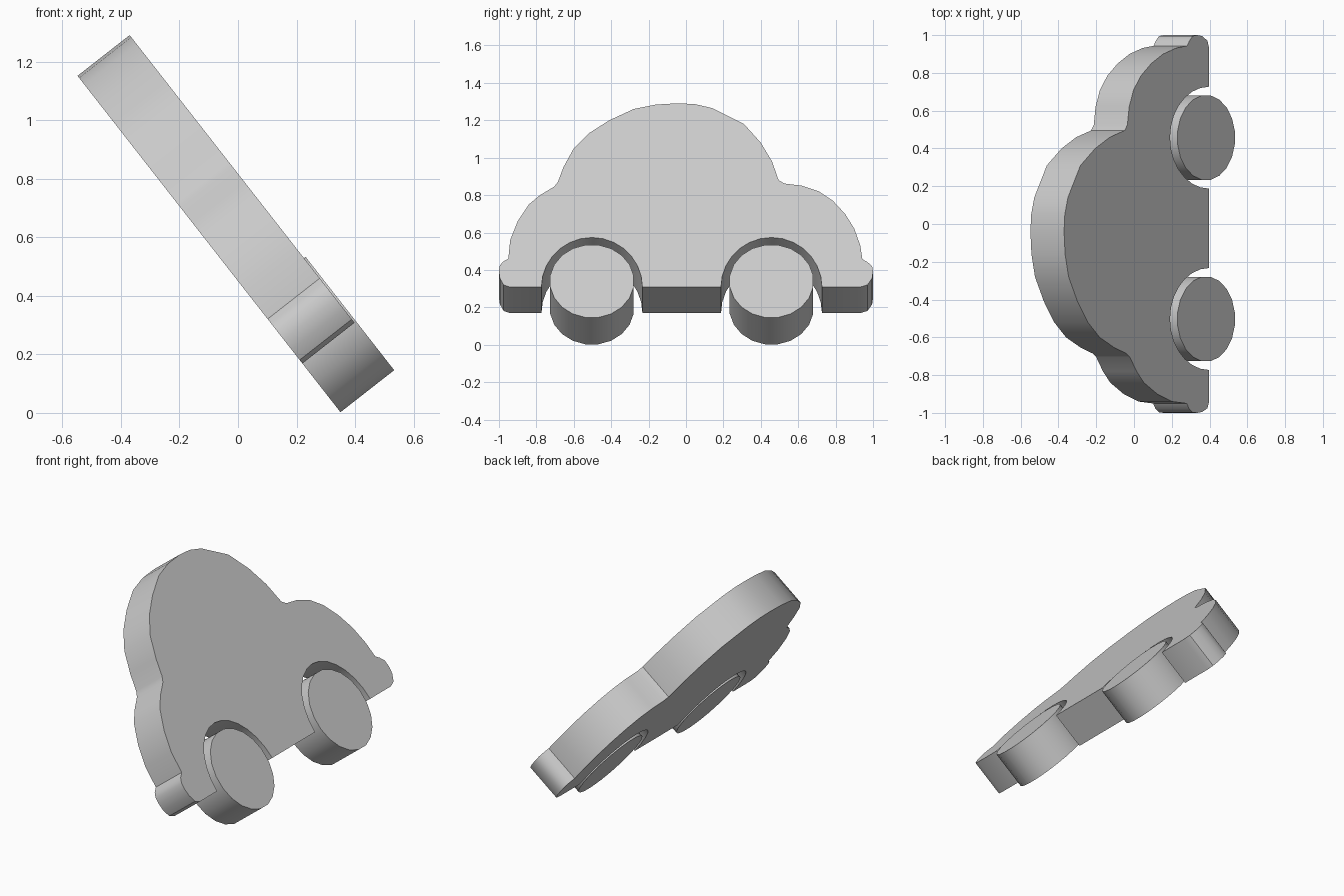
import bpy, bmesh
from math import sin, cos, pi, radians
from mathutils import Matrix, Vector

if "Cube" in bpy.data.objects:
    bpy.data.objects.remove(bpy.data.objects["Cube"])

# Leaning frame: local X = along the car, Y = up the slab, Z = slab thickness
up = Vector((-0.616, 0, 0.788)).normalized()
normal = Vector((up.z, 0, -up.x))
along = Vector((0, 1, 0))
lean = Matrix((along, up, normal)).transposed().to_4x4()
lean.translation = Vector((0.352, 0, 0))

BODY_DEPTH, WHEEL_DEPTH = 0.226, 0.233
WHEELS = (-0.503, 0.457)


def ellipse(cx, cy, rx, ry, start, end, n):
    """Points along an elliptical arc, both ends included."""
    return [(cx + rx * cos(start + (end - start) * i / n),
             cy + ry * sin(start + (end - start) * i / n)) for i in range(n + 1)]


def slab(name, outline, depth):
    """Extrude an outline into a leaning plate with sharp rims."""
    bm = bmesh.new()
    face = bm.faces.new([bm.verts.new((x, y, 0)) for x, y in outline])
    out = bmesh.ops.extrude_face_region(bm, geom=[face])
    verts = [g for g in out["geom"] if isinstance(g, bmesh.types.BMVert)]
    bmesh.ops.translate(bm, verts=verts, vec=(0, 0, depth))
    bmesh.ops.recalc_face_normals(bm, faces=bm.faces)
    mesh = bpy.data.meshes.new(name)
    bm.to_mesh(mesh)
    bm.free()
    ob = bpy.data.objects.new(name, mesh)
    bpy.context.collection.objects.link(ob)
    ob.matrix_world = lean
    bpy.ops.object.select_all(action='DESELECT')
    ob.select_set(True)
    bpy.context.view_layer.objects.active = ob
    bpy.ops.object.shade_smooth_by_angle(angle=radians(35))
    return ob


# Car silhouette as seen from the right (y, z), front bumper over roof to rear bumper
silhouette = [
    (0.93, 0.308), (0.97, 0.32), (0.995, 0.355), (1.0, 0.39), (0.995, 0.42), (0.97, 0.442),
    (0.943, 0.457), (0.932, 0.53), (0.90, 0.62), (0.85, 0.70), (0.785, 0.77), (0.71, 0.82),
    (0.62, 0.85), (0.525, 0.862), (0.495, 0.88), (0.46, 0.98), (0.40, 1.08), (0.31, 1.18),
    (0.14, 1.265), (0.05, 1.286), (-0.04, 1.291), (-0.16, 1.284), (-0.28, 1.26),
    (-0.41, 1.20), (-0.52, 1.13), (-0.60, 1.05), (-0.655, 0.95), (-0.685, 0.87),
    (-0.705, 0.845), (-0.78, 0.80), (-0.84, 0.75), (-0.90, 0.66), (-0.94, 0.56),
    (-0.95, 0.46), (-0.98, 0.443), (-0.997, 0.42), (-1.0, 0.39), (-0.995, 0.355),
    (-0.975, 0.32), (-0.94, 0.308)]
front_z = BODY_DEPTH * normal.z
body = [(y, (z - front_z) / up.z) for y, z in silhouette]

# Wheel arches cut into the underside
sill = body[0][1]
for cy in WHEELS:
    body += ellipse(cy, sill, 0.27, 0.337, pi, 0, 14)
slab("car_body", body, BODY_DEPTH)

# Wheels
for name, cy in zip(("rear_wheel", "front_wheel"), WHEELS):
    slab(name, ellipse(cy, 0.249, 0.226, 0.249, pi / 20, 2 * pi + pi / 20, 20)[:-1], WHEEL_DEPTH)
